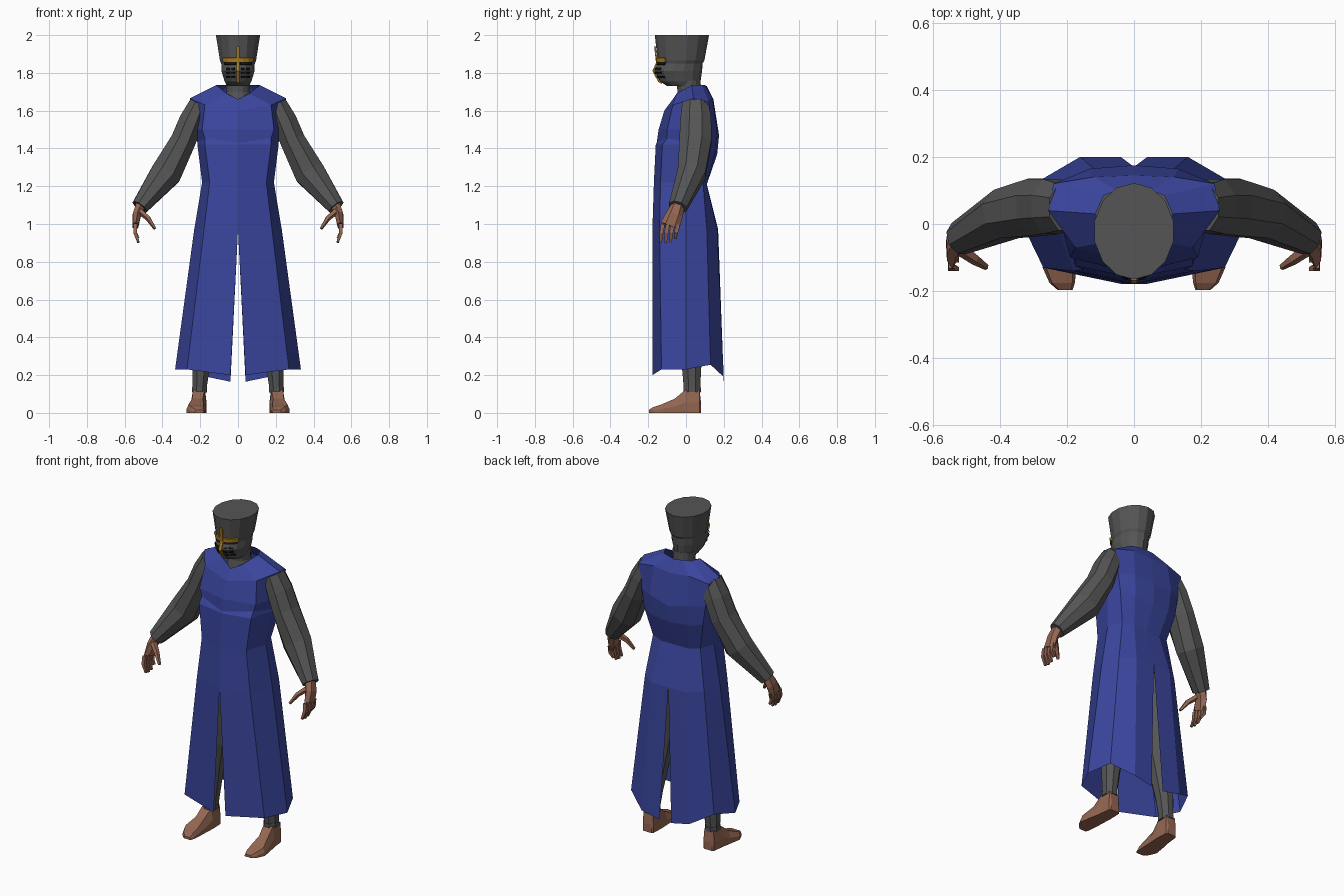
import bpy, bmesh, math
from mathutils import Vector


def material(name, rgb):
    m = bpy.data.materials.new(name)
    m.diffuse_color = (*rgb, 1)
    return m


BLUE = material("blue cloth", (0.042, 0.06, 0.34))
GREY = material("dark grey mail", (0.09, 0.09, 0.09))
SKIN = material("skin", (0.30, 0.135, 0.085))
GOLD = material("gold trim", (0.42, 0.21, 0.012))
BLACK = material("slot black", (0.008, 0.008, 0.008))


def loft(name, rings, mat, closed=True, caps=True, mirror=True, thick=0):
    """Skin a list of equal-length rings with quads."""
    bm = bmesh.new()
    vs = [[bm.verts.new(p) for p in r] for r in rings]
    n = len(rings[0])
    for a, b in zip(vs, vs[1:]):
        for i in range(n if closed else n - 1):
            j = (i + 1) % n
            bm.faces.new((a[i], a[j], b[j], b[i]))
    if closed and caps:
        bm.faces.new(vs[0])
        bm.faces.new(vs[-1])
    bmesh.ops.recalc_face_normals(bm, faces=bm.faces)
    me = bpy.data.meshes.new(name)
    bm.to_mesh(me)
    bm.free()
    me.materials.append(mat)
    ob = bpy.data.objects.new(name, me)
    bpy.context.collection.objects.link(ob)
    if mirror:
        mod = ob.modifiers.new("mirror", 'MIRROR')
        mod.use_mirror_merge = True
        mod.merge_threshold = 0.0005
    if thick:
        mod = ob.modifiers.new("thickness", 'SOLIDIFY')
        mod.thickness = thick
        mod.offset = 0
    return ob


def limb(name, stations, mat, sides=8):
    """Tube through (x, y, z, sideways radius, depth radius) stations."""
    pts = [Vector(s[:3]) for s in stations]
    rings = []
    for i, s in enumerate(stations):
        t = (pts[min(i + 1, len(pts) - 1)] - pts[max(i - 1, 0)]).normalized()
        u = Vector((0, 1, 0)).cross(t).normalized()
        v = t.cross(u)
        ring = []
        for k in range(sides):
            a = 2 * math.pi * (k + 0.5) / sides
            ring.append(pts[i] + u * s[3] * math.cos(a) + v * s[4] * math.sin(a))
        rings.append(ring)
    return loft(name, rings, mat)


# Surcoat: half rings from centre front round to centre back
upper = [
    [(0, -.07, 1.66), (.06, -.05, 1.69), (.115, .03, 1.735), (.09, .085, 1.735), (.05, .10, 1.735), (0, .11, 1.73)],
    [(0, -.115, 1.60), (.175, -.07, 1.63), (.255, .04, 1.665), (.24, .12, 1.645), (.12, .14, 1.67), (0, .145, 1.66)],
    [(0, -.145, 1.50), (.19, -.10, 1.50), (.225, .03, 1.50), (.215, .12, 1.50), (.13, .165, 1.50), (0, .175, 1.47)],
    [(0, -.155, 1.43), (.175, -.10, 1.455), (.215, .03, 1.43), (.20, .12, 1.40), (.12, .155, 1.38), (0, .165, 1.37)],
]
lower = [
    [(0, -.16, 1.42), (.175, -.125, 1.42), (.215, .03, 1.42), (.199, .12, 1.39), (.12, .153, 1.37), (0, .162, 1.36)],
    [(0, -.17, 1.22), (.15, -.135, 1.22), (.19, 0, 1.22), (.16, .09, 1.22), (.09, .11, 1.21), (0, .11, 1.21)],
    [(0, -.178, .97), (.18, -.14, .97), (.232, 0, .97), (.20, .11, .97), (.12, .165, .97), (0, .17, .97)],
    [(.04, -.178, .20), (.27, -.13, .23), (.333, 0, .23), (.28, .13, .255), (.16, .20, .19), (.04, .20, .165)],
]
loft("surcoat", upper + lower, BLUE, closed=False)

# Sleeves
limb("sleeve", [(.205, .05, 1.64, .055, .075), (.245, .052, 1.55, .07, .088),
                (.29, .05, 1.44, .072, .092), (.38, .03, 1.27, .088, .08),
                (.52, -.043, 1.09, .048, .052)], GREY)

# Hands: palm, four fingers, thumb
limb("palm", [(.515, -.042, 1.10, .03, .036), (.535, -.06, 1.05, .026, .045),
              (.543, -.085, .99, .018, .052)], SKIN, 6)
for k in range(4):
    y = -.122 + .026 * k
    tip = (.905, .90, .905, .925)[k]
    limb("finger", [(.543, y, 1.0, .014, .015), (.545, y - .008, .955, .013, .014),
                    (.527, y - .012, tip, .008, .009)], SKIN, 4)
limb("thumb", [(.522, -.07, 1.07, .018, .022), (.475, -.105, 1.03, .015, .017),
               (.44, -.128, .975, .008, .01)], SKIN, 5)

# Legs with ankle cuffs
limb("leg", [(.10, .01, 1.0, .09, .09), (.155, .01, .55, .07, .075),
             (.196, .03, .24, .05, .055), (.204, .032, .12, .039, .046)], GREY)
limb("ankle_cuff", [(.203, .032, .135, .043, .05), (.204, .032, .11, .043, .05)], GREY)

# Feet: (y, centre x, half width at sole, half width on top, height)
foot = []
for y, x, wb, wt, h in [(.08, .205, .028, .022, .05), (.072, .205, .036, .03, .12),
                        (-.005, .208, .042, .03, .12), (-.06, .215, .046, .028, .075),
                        (-.13, .222, .05, .04, .045), (-.175, .214, .038, .03, .03),
                        (-.197, .205, .022, .018, .015)]:
    foot.append([(x - wb, y, 0), (x + wb, y, 0), (x + wb, y, h * .45),
                 (x + wt, y, h), (x - wt, y, h), (x - wb, y, h * .45)])
loft("foot", foot, SKIN)

# Helmet and neck: (z, half width, front y, back y)
HEAD = [(2.0, .12, -.165, .122), (1.865, .098, -.15, .097), (1.85, .091, -.15, .088),
        (1.81, .09, -.168, .085), (1.755, .073, -.138, .077), (1.73, .058, -.10, .074)]
NECK = [(1.76, .068, -.05, .077), (1.70, .062, -.045, .08), (1.62, .085, -.06, .10)]


def oval(z, w, f, b, sides=14):
    return [(w * math.sin(2 * math.pi * k / sides),
             (f + b) / 2 - (b - f) / 2 * math.cos(2 * math.pi * k / sides), z)
            for k in range(sides)]


loft("helmet", [oval(*r) for r in HEAD], GREY, mirror=False)
loft("neck", [oval(*r) for r in NECK], GREY, mirror=False)


def on_helmet(x, z, off):
    """Point on the helmet front at the given x and height."""
    for (z1, w1, f1, b1), (z0, w0, f0, b0) in zip(HEAD, HEAD[1:]):
        if z0 <= z <= z1:
            t = (z - z0) / (z1 - z0)
            w, f, b = w0 + t * (w1 - w0), f0 + t * (f1 - f0), b0 + t * (b1 - b0)
            a = math.asin(min(1, x / w))
            return (x + off * math.sin(a),
                    (f + b) / 2 - (b - f) / 2 * math.cos(a) - off * math.cos(a), z)


def plate(name, xs, zs, mat, off, thick=0.004):
    loft(name, [[on_helmet(x, z, off) for x in xs] for z in zs], mat,
         closed=False, thick=thick)


# Gold cross on the face
plate("cross_upright", [0, .008], [1.94, 1.865, 1.85, 1.81, 1.755, 1.745], GOLD, .006, .008)
plate("cross_bar", [0, .025, .05, .076], [1.88, 1.865, 1.858], GOLD, .005, .008)
# Eye slits and breathing slots
plate("eye_slit", [.012, .035, .055, .07], [1.857, 1.85, 1.843], BLACK, .003)
for z in (1.822, 1.80, 1.778):
    for x in (.016, .042):
        plate("breathing_slot", [x, x + .018], [z + .005, z - .005], BLACK, .003)
